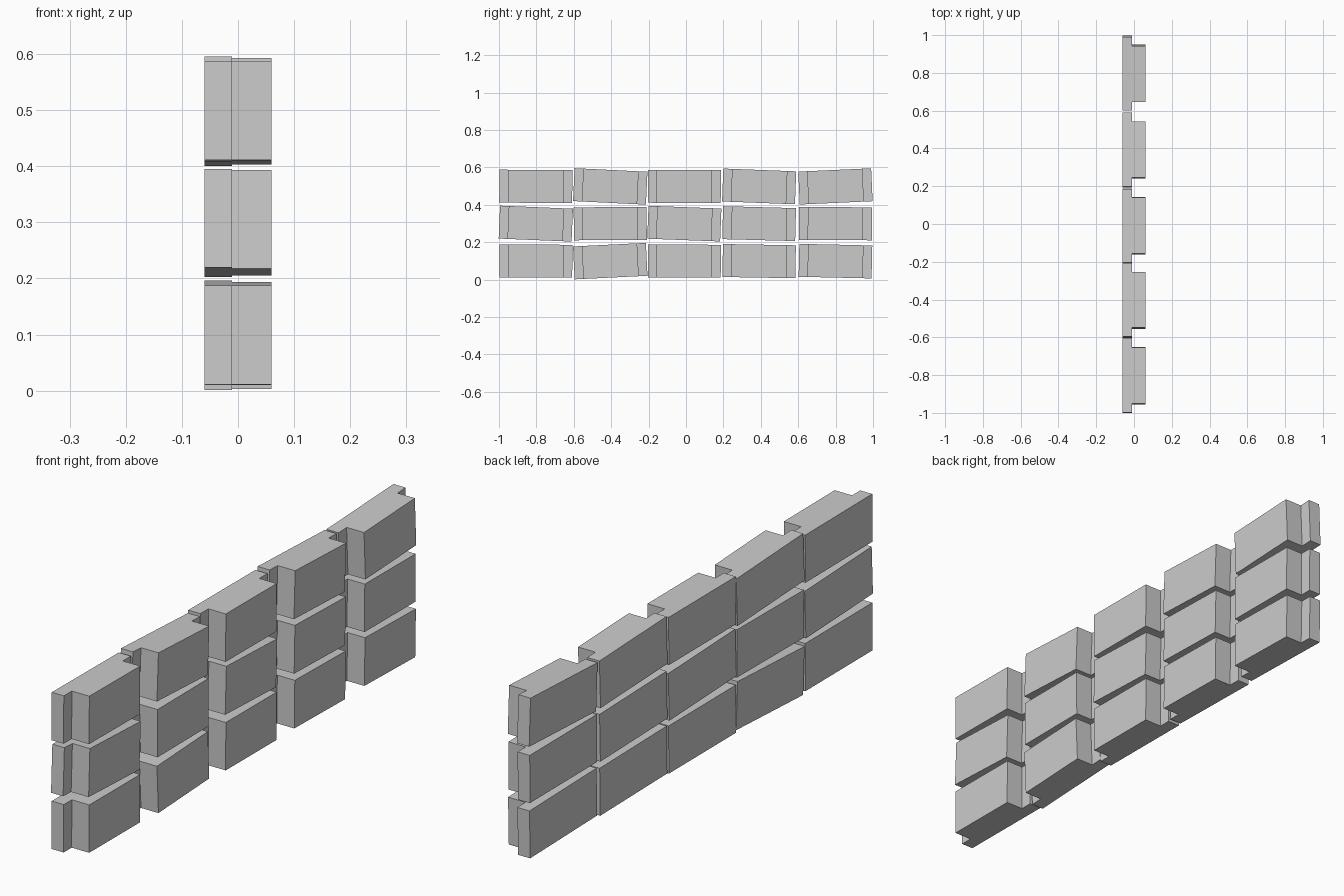
import bpy, bmesh
from math import radians

if "Cube" in bpy.data.objects:
    bpy.data.objects.remove(bpy.data.objects["Cube"])

# T-shaped top profile (x, y): wide backing slab with a narrower face block
BACK, STEP, FACE = -0.06, -0.011, 0.06
W, F, H = 0.195, 0.148, 0.088
PROFILE = [(BACK, -W), (STEP, -W), (STEP, -F), (FACE, -F),
           (FACE, F), (STEP, F), (STEP, W), (BACK, W)]


def block(name, y, z, tilt):
    bm = bmesh.new()
    face = bm.faces.new([bm.verts.new((px, py, -H)) for px, py in PROFILE])
    ext = bmesh.ops.extrude_face_region(bm, geom=[face])
    top = [v for v in ext["geom"] if isinstance(v, bmesh.types.BMVert)]
    bmesh.ops.translate(bm, verts=top, vec=(0, 0, 2 * H))
    bmesh.ops.recalc_face_normals(bm, faces=bm.faces)
    mesh = bpy.data.meshes.new(name)
    bm.to_mesh(mesh)
    bm.free()
    ob = bpy.data.objects.new(name, mesh)
    ob.location = (0, y, z)
    ob.rotation_euler.x = radians(tilt)
    bpy.context.collection.objects.link(ob)


# Loosely stacked wall: three rows of five, each block slightly tilted
columns = [-0.803, -0.405, -0.009, 0.391, 0.799]
rows = [0.0985, 0.299, 0.498]
tilts = [[-0.2, 2.8, -0.2, -1.0, -1.3],
         [-2.4, 0.3, -2.2, -1.5, -0.3],
         [-0.4, -2.8, -0.2, -2.2, 2.6]]
for r, z in enumerate(rows):
    for c, y in enumerate(columns):
        block(f"wall_block_{r + 1}_{c + 1}", y, z, tilts[r][c])
